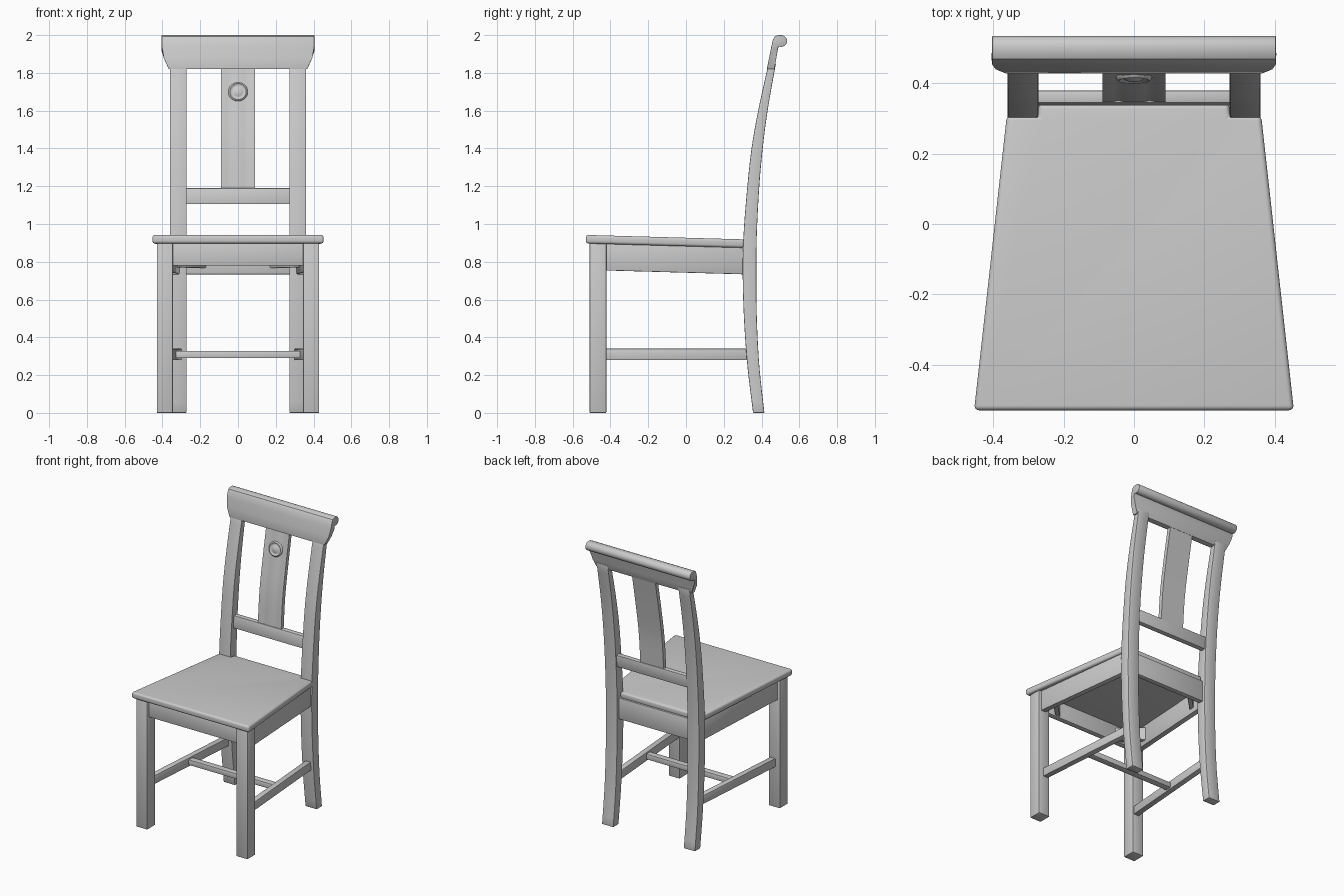
import bpy, bmesh, math

if "Cube" in bpy.data.objects:
    bpy.data.objects.remove(bpy.data.objects["Cube"])

def loft(name, rings, mirror=False, bevel=0.004, segments=2, angle=30):
    """Skin closed rings of equal length, cap both ends, soften the edges."""
    bm = bmesh.new()
    vs = [[bm.verts.new(p) for p in r] for r in rings]
    n = len(rings[0])
    for a, b in zip(vs, vs[1:]):
        for i in range(n):
            bm.faces.new((a[i], a[(i + 1) % n], b[(i + 1) % n], b[i]))
    bm.faces.new(vs[0])
    bm.faces.new(vs[-1])
    bmesh.ops.recalc_face_normals(bm, faces=bm.faces[:])
    me = bpy.data.meshes.new(name)
    bm.to_mesh(me)
    bm.free()
    ob = bpy.data.objects.new(name, me)
    bpy.context.collection.objects.link(ob)
    if bevel:
        m = ob.modifiers.new("Bevel", 'BEVEL')
        m.width, m.segments = bevel, segments
        m.limit_method, m.angle_limit = 'ANGLE', math.radians(40)
    if mirror:
        ob.modifiers.new("Mirror", 'MIRROR')
    bpy.ops.object.select_all(action='DESELECT')
    ob.select_set(True)
    bpy.context.view_layer.objects.active = ob
    bpy.ops.object.convert(target='MESH')
    bpy.ops.object.shade_smooth_by_angle(angle=math.radians(angle))
    return ob

def slab(name, plan, z0, z1, tilt=0.0, **kw):
    """Extrude a plan outline upward; tilt lowers it towards the back."""
    return loft(name, [[(x, y, z - tilt * (y + 0.53)) for x, y in plan]
                       for z in (z0, z1)], **kw)

def box(x0, x1, y0, y1):
    return [(x0, y0), (x1, y0), (x1, y1), (x0, y1)]

def curve_y(z, pts):
    """Catmull-Rom style y value along a list of (z, y) points."""
    def slope(i):
        a, b = pts[max(i - 1, 0)], pts[min(i + 1, len(pts) - 1)]
        return (b[1] - a[1]) / (b[0] - a[0])
    i = max(k for k in range(len(pts) - 1) if z >= pts[k][0] or k == 0)
    (za, ya), (zb, yb) = pts[i], pts[i + 1]
    h = zb - za
    t = (z - za) / h
    return ((2*t**3 - 3*t**2 + 1) * ya + (t**3 - 2*t**2 + t) * h * slope(i)
            + (3*t**2 - 2*t**3) * yb + (t**3 - t**2) * h * slope(i + 1))

TILT = 0.028

# Seat, notched around the back posts
half = [(0.455, -0.53), (0.362, 0.308), (0.272, 0.308), (0.272, 0.342)]
slab("seat", half + [(-x, y) for x, y in reversed(half)], 0.897, 0.942,
     TILT, bevel=0.014, segments=4)

# Front legs
slab("front_legs", box(0.345, 0.43, -0.51, -0.422), 0, 0.905, mirror=True)

# Curved back posts
front = [(0, .355), (.25, .325), (.5, .307), (.75, .30), (.95, .305),
         (1.2, .325), (1.4, .347), (1.6, .382), (1.85, .437)]
back = [(0, .415), (.25, .388), (.5, .375), (.75, .372), (.95, .375),
        (1.2, .388), (1.4, .406), (1.6, .432), (1.85, .476)]
rings = []
for k in range(33):
    z = 1.85 * k / 32
    rings.append([(x, y, z) for x, y in
                  box(0.272, 0.36, curve_y(z, front), curve_y(z, back))])
loft("back_posts", rings, mirror=True)

# Aprons under the seat
slab("front_apron", box(-0.35, 0.35, -0.492, -0.455), 0.78, 0.905)
slab("back_apron", box(-0.28, 0.28, 0.315, 0.352), 0.757, 0.905, TILT)
slab("side_aprons", [(0.375, -0.43), (0.413, -0.43), (0.348, 0.31), (0.31, 0.31)],
     0.757, 0.905, TILT, mirror=True)

# Diagonal corner braces inside the aprons
slab("front_corner_braces", [(0.385, -0.34), (0.385, -0.30), (0.22, -0.465), (0.26, -0.465)],
     0.79, 0.88, TILT, mirror=True)
slab("back_corner_braces", [(0.335, 0.19), (0.335, 0.15), (0.165, 0.32), (0.205, 0.32)],
     0.79, 0.88, TILT, mirror=True)

# H-shaped stretchers
slab("side_stretchers", [(0.355, -0.43), (0.395, -0.43), (0.338, 0.33), (0.298, 0.33)],
     0.28, 0.34, mirror=True)
slab("cross_stretcher", box(-0.35, 0.35, -0.075, -0.03), 0.29, 0.328)

# Lower back rail
loft("lower_back_rail", [[(x, 0.337, 1.105), (x, 0.373, 1.105),
                          (x, 0.380, 1.19), (x, 0.344, 1.19)] for x in (-0.28, 0.28)])

# Splat with shallow flutes on its front face
splat_front = [(1.18, .347), (1.4, .365), (1.6, .397), (1.85, .444)]
rings = []
for k in range(21):
    z = 1.18 + 0.66 * k / 20
    y = curve_y(z, splat_front)
    face = [(-.09, 0), (-.06, 0), (-.045, .004), (-.03, 0),
            (.03, 0), (.045, .004), (.06, 0), (.09, 0)]
    rings.append([(x, y + d, z) for x, d in face]
                 + [(.09, y + .028, z), (-.09, y + .028, z)])
loft("splat", rings, bevel=0)

# Carved medallion: ring and low boss lying on the splat
mz = 1.70
my = curve_y(mz, splat_front)
lean = math.atan2(curve_y(mz + .02, splat_front) - curve_y(mz - .02, splat_front), .04)
profile = [(.052, -.004), (.050, .003), (.043, .008), (.036, .004),
           (.031, .002), (.024, .006), (.012, .010), (.001, .011)]
rings = []
for r, h in profile:
    ring = []
    for i in range(32):
        a = math.tau * i / 32
        u, v = r * math.cos(a), r * math.sin(a)
        ring.append((u, my + v * math.sin(lean) - h * math.cos(lean),
                     mz + v * math.cos(lean) + h * math.sin(lean)))
    rings.append(ring)
loft("medallion", rings, bevel=0, angle=60)

# Crest rail: scrolled top edge, ends flaring outward towards the top
profile = [(.428, 1.82), (.440, 1.88), (.452, 1.94), (.460, 1.975),
           (.470, 1.992), (.485, 1.999)]
for k in range(13):
    a = math.radians(90 - 17 * k)
    profile.append((.504 + .031 * math.cos(a), 1.969 + .031 * math.sin(a)))
profile += [(.485, 1.92), (.477, 1.87), (.468, 1.82)]

def half_width(z):
    t = min(1, (z - 1.82) / 0.11)
    return 0.367 + 0.037 * math.sin(t * math.pi / 2)

loft("crest_rail", [[(s * half_width(z), y, z) for y, z in profile] for s in (-1, 1)],
     bevel=0.003)
